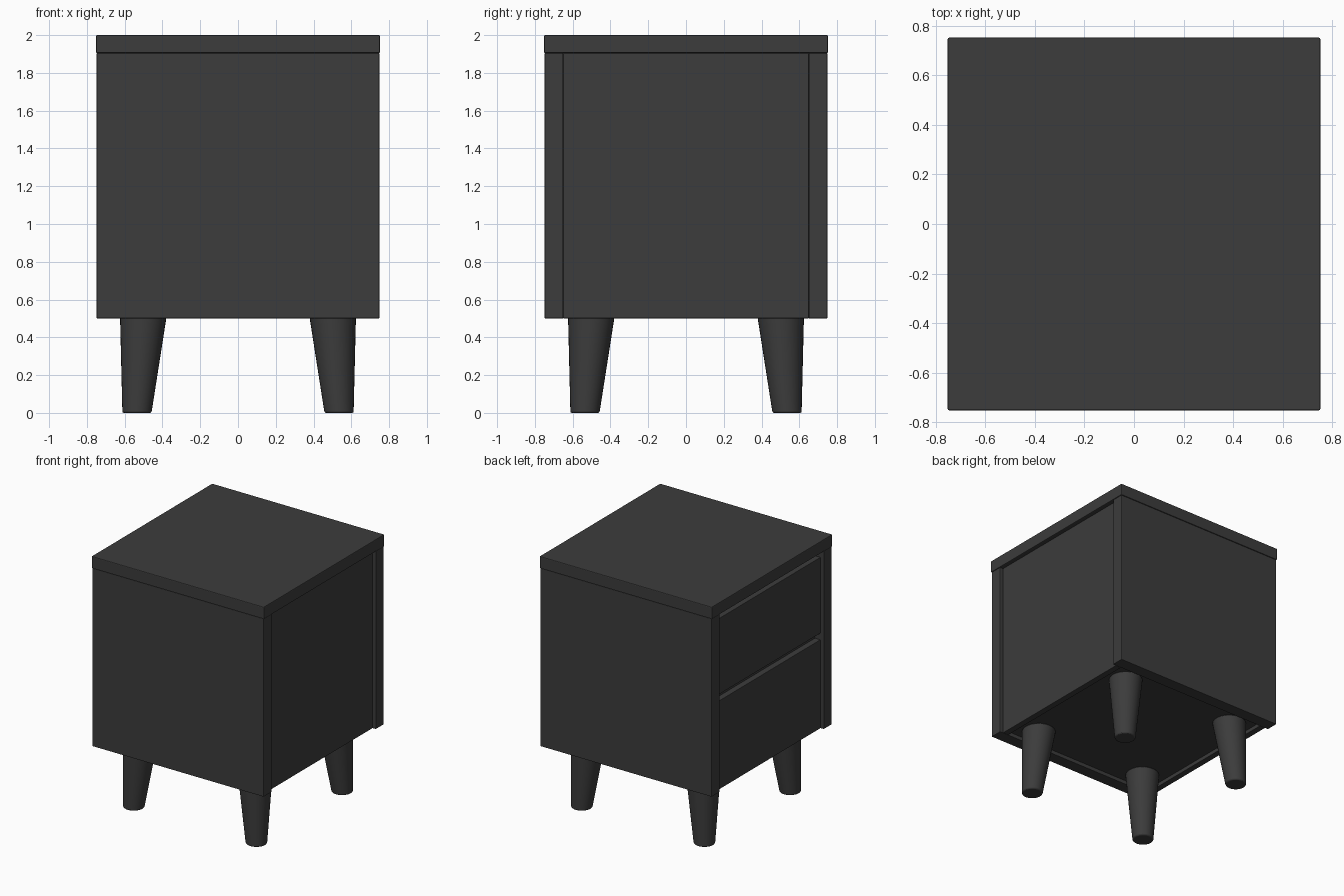
import bpy, bmesh, math
from mathutils import Vector

cube = bpy.data.objects.get("Cube")
if cube:
    bpy.data.objects.remove(cube, do_unlink=True)

# One charcoal paint for everything
paint = bpy.data.materials.new("charcoal_paint")
colour = (0.045, 0.045, 0.045, 1)
paint.use_nodes = True
paint.diffuse_color = colour
paint.node_tree.nodes["Principled BSDF"].inputs["Base Color"].default_value = colour


def finish(name, bm, bevel=0.0, smooth=False):
    bmesh.ops.recalc_face_normals(bm, faces=bm.faces)
    mesh = bpy.data.meshes.new(name)
    bm.to_mesh(mesh)
    bm.free()
    mesh.materials.append(paint)
    obj = bpy.data.objects.new(name, mesh)
    bpy.context.collection.objects.link(obj)
    if bevel:
        mod = obj.modifiers.new("soft_edges", "BEVEL")
        mod.width, mod.segments = bevel, 2
        mod.limit_method = "ANGLE"
        mod.angle_limit = math.radians(40)
    if smooth:
        bpy.ops.object.select_all(action="DESELECT")
        obj.select_set(True)
        bpy.context.view_layer.objects.active = obj
        bpy.ops.object.shade_smooth_by_angle(angle=math.radians(35))
    return obj


def box(name, low, high, bevel=0.004):
    low, high = Vector(low), Vector(high)
    bm = bmesh.new()
    bmesh.ops.create_cube(bm, size=1)
    for v in bm.verts:
        v.co = (low + high) / 2 + v.co * (high - low)
    return finish(name, bm, bevel)


def leg(name, sx, sy):
    # Tapered round leg, splayed towards its corner
    bm = bmesh.new()
    bmesh.ops.create_cone(bm, cap_ends=True, segments=32,
                          radius1=0.077, radius2=0.125, depth=0.53)
    for v in bm.verts:
        offset = 0.535 if v.co.z < 0 else 0.5
        v.co += Vector((sx * offset, sy * offset, 0.265))
    return finish(name, bm, 0.008, smooth=True)


half, inner = 0.748, 0.65       # outer and inner faces of the side panels
base, under = 0.5, 1.905        # bottom of the body, underside of the top
recess, board = 0.72, 0.05      # face of the inset boards, their thickness

# Top and the two thick side panels
box("top_board", (-0.752, -0.752, under), (0.752, 0.752, 2.0), 0.006)
for name, s in (("front_panel", -1), ("back_panel", 1)):
    ys = sorted((s * inner, s * half))
    box(name, (-half, ys[0], base), (half, ys[1], under))

# Closed end and the carcass with its raised floor
box("end_panel", (recess - board, -inner, base), (recess, inner, under))
box("carcass", (board - recess, -inner, 0.53), (recess - board, inner, under), 0)

# Drawer fronts with a finger gap above each
for name, low, high in (("lower_drawer", base, 1.2), ("upper_drawer", 1.25, 1.85)):
    box(name, (-recess, -inner, low), (board - recess, inner, high))

# Legs
for front, sy in (("front", -1), ("back", 1)):
    for side, sx in (("right", -1), ("left", 1)):
        leg(f"{front}_{side}_leg", sx, sy)
